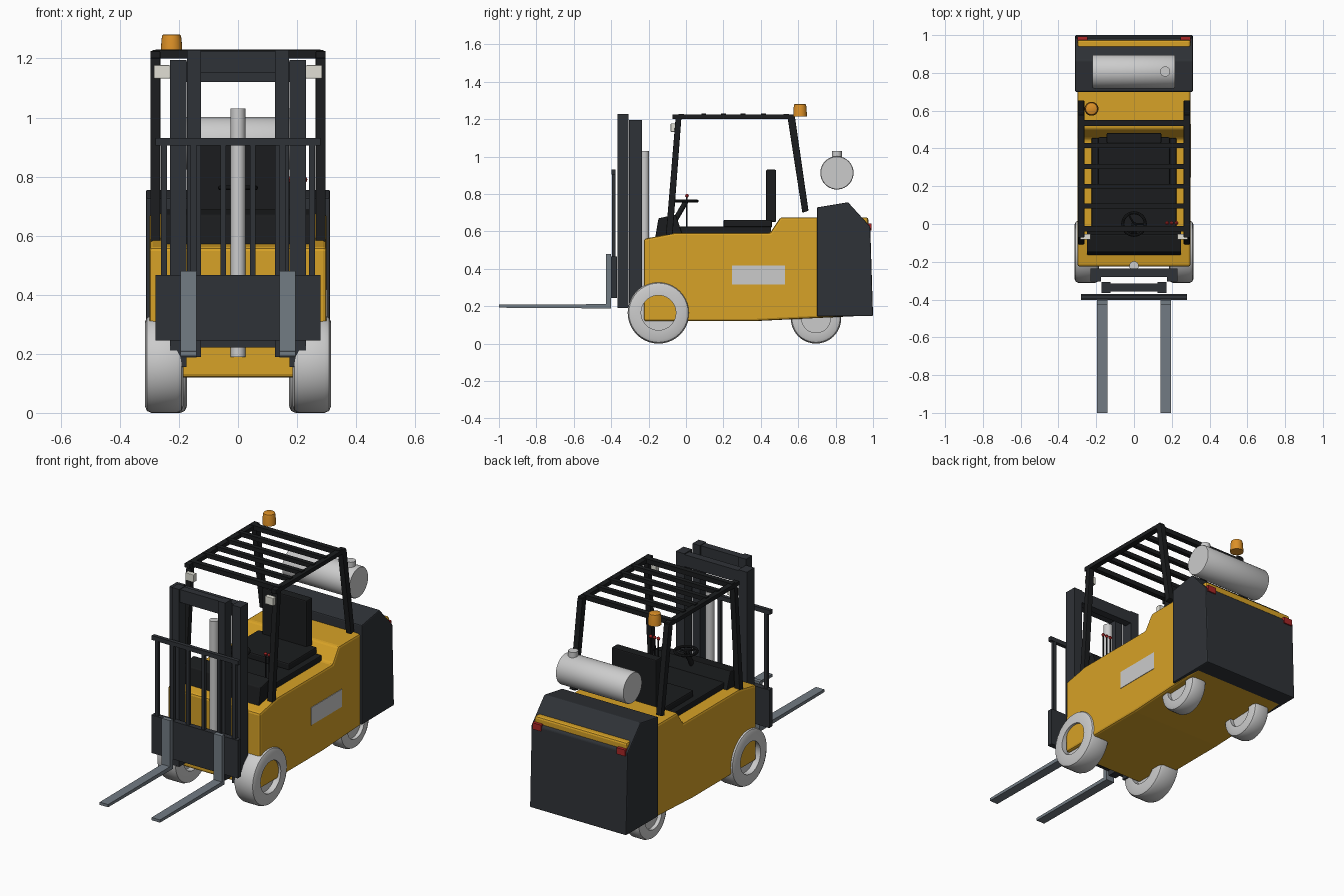
import bpy, bmesh, math
from mathutils import Vector

if "Cube" in bpy.data.objects:
    bpy.data.objects.remove(bpy.data.objects["Cube"])


def mat(name, r, g, b):
    m = bpy.data.materials.new(name)
    m.diffuse_color = (r, g, b, 1)
    m.use_nodes = True
    m.node_tree.nodes["Principled BSDF"].inputs["Base Color"].default_value = m.diffuse_color
    return m


YELLOW = mat("yellow_paint", 0.68, 0.36, 0.02)
IRON = mat("dark_iron", 0.028, 0.032, 0.038)
BLACK = mat("black_trim", 0.011, 0.012, 0.013)
STEEL = mat("fork_steel", 0.17, 0.2, 0.23)
RED = mat("red_lens", 0.4, 0.02, 0.02)
AMBER = mat("amber_lens", 0.72, 0.28, 0.02)
CREAM = mat("lamp_glass", 0.75, 0.74, 0.66)


def finish(bm, name, material=None, bevel=0, smooth=False):
    bmesh.ops.recalc_face_normals(bm, faces=bm.faces)
    me = bpy.data.meshes.new(name)
    bm.to_mesh(me)
    bm.free()
    ob = bpy.data.objects.new(name, me)
    bpy.context.collection.objects.link(ob)
    if material:
        me.materials.append(material)
    if bevel:
        b = ob.modifiers.new("bevel", 'BEVEL')
        b.width, b.segments = bevel, 2
    if smooth:
        bpy.ops.object.select_all(action='DESELECT')
        ob.select_set(True)
        bpy.context.view_layer.objects.active = ob
        bpy.ops.object.shade_smooth_by_angle(angle=math.radians(35))
    return ob


def prism(name, pts, x0, x1, material=None, bevel=0):
    """Side profile of (y, z) points extruded from x0 to x1."""
    bm = bmesh.new()
    f = bm.faces.new([bm.verts.new((x0, y, z)) for y, z in pts])
    ext = bmesh.ops.extrude_face_region(bm, geom=[f])
    bmesh.ops.translate(bm, vec=(x1 - x0, 0, 0),
                        verts=[v for v in ext["geom"] if isinstance(v, bmesh.types.BMVert)])
    return finish(bm, name, material, bevel)


def box(name, x, y, z, material=None, bevel=0):
    """Box from (min, max) ranges."""
    return prism(name, [(y[0], z[0]), (y[1], z[0]), (y[1], z[1]), (y[0], z[1])],
                 x[0], x[1], material, bevel)


def lathe(name, prof, origin, axis, material=None, n=32, closed=False):
    """Profile of (height along axis, radius), revolved about the axis."""
    bm = bmesh.new()
    q = Vector((0, 0, 1)).rotation_difference(Vector(axis))
    rings = []
    for h, r in prof:
        rings.append([bm.verts.new(q @ Vector((r * math.cos(2 * math.pi * i / n),
                      r * math.sin(2 * math.pi * i / n), h)) + Vector(origin)) for i in range(n)])
    pairs = list(zip(rings, rings[1:])) + ([(rings[-1], rings[0])] if closed else [])
    for a, b in pairs:
        for i in range(n):
            bm.faces.new((a[i], a[(i + 1) % n], b[(i + 1) % n], b[i]))
    if not closed:
        bm.faces.new(rings[0])
        bm.faces.new(rings[-1])
    return finish(bm, name, material, smooth=True)


def rod(name, p, q, r, material=None, n=12):
    d = Vector(q) - Vector(p)
    return lathe(name, [(0, r), (d.length, r)], p, d, material, n)


# Chassis and counterweight
prism("body", [(-0.225, 0.12), (0.36, 0.12), (0.97, 0.15), (0.975, 0.675), (0.505, 0.675),
               (0.45, 0.592), (-0.06, 0.592), (-0.225, 0.56)], -0.3, 0.3, YELLOW, 0.012)
prism("counterweight", [(0.70, 0.145), (1.0, 0.147), (0.985, 0.625), (0.866, 0.756),
                        (0.70, 0.728)], -0.312, 0.312, IRON, 0.006)
box("side_panel", (0.295, 0.303), (0.245, 0.53), (0.315, 0.418))

# Wheels
for s, side in ((-1, "left"), (1, "right")):
    for end, cx, y, r, hole, w in (("front", 0.25, -0.147, 0.165, 0.093, 0.065),
                                   ("rear", 0.225, 0.695, 0.135, 0.077, 0.052)):
        c = 0.022
        prof = [(-w, hole), (-w, r - c), (-w + 0.3 * c, r - 0.3 * c), (-w + c, r),
                (w - c, r), (w - 0.3 * c, r - 0.3 * c), (w, r - c), (w, hole)]
        lathe(f"{end}_{side}_tyre", prof, (s * cx, y, r), (1, 0, 0), n=40, closed=True)
        rod(f"{end}_{side}_hub", (s * cx - 0.03, y, r), (s * cx + 0.03, y, r), hole + 0.002, None, 40)

# Cab: dash, floor, seat
prism("dash", [(-0.165, 0.565), (-0.147, 0.67), (-0.055, 0.69), (-0.02, 0.585)],
      -0.25, 0.25, BLACK, 0.005)
box("floor_platform", (-0.225, 0.225), (-0.04, 0.455), (0.58, 0.625), BLACK, 0.005)
box("seat_cushion", (-0.19, 0.19), (0.2, 0.46), (0.62, 0.662), BLACK, 0.008)
box("seat_back", (-0.145, 0.145), (0.428, 0.482), (0.65, 0.93), BLACK, 0.006)

# Steering wheel and levers
rod("steering_column", (0, -0.07, 0.64), (0, 0, 0.76), 0.014, BLACK)
R, t = 0.06, 0.008
lathe("steering_rim", [(t * math.sin(a * math.pi / 4), R + t * math.cos(a * math.pi / 4))
                       for a in range(8)], (0, 0, 0.762), (0, 0, 1), BLACK, 28, True)
for i in range(3):
    a = i * 2 * math.pi / 3
    rod(f"steering_spoke_{i}", (0, 0, 0.762),
        (R * math.cos(a), R * math.sin(a), 0.762), 0.005, BLACK, 8)
for i, x in enumerate((0.175, 0.2, 0.225)):
    rod(f"lever_{i}", (x, 0.005, 0.62), (x, 0.005, 0.785), 0.004, BLACK, 8)
    lathe(f"lever_knob_{i}", [(-0.01, 0.003), (-0.006, 0.008), (0, 0.01), (0.006, 0.008),
                              (0.01, 0.003)], (x, 0.005, 0.79), (0, 0, 1), RED, 12)

# Overhead guard
for s, side in ((-1, "left"), (1, "right")):
    x0, x1 = s * 0.263, s * 0.297
    prism(f"{side}_front_post", [(-0.108, 0.575), (-0.072, 0.575), (-0.024, 1.215), (-0.055, 1.215)],
          x0, x1, BLACK, 0.004)
    prism(f"{side}_rear_post", [(0.622, 0.7), (0.655, 0.71), (0.582, 1.215), (0.542, 1.215)],
          x0, x1, BLACK, 0.004)
    box(f"{side}_roof_rail", (x0, x1), (-0.072, 0.575), (1.2, 1.225), BLACK, 0.003)
    # Lamps, tail lights
    box(f"{side}_headlamp", (s * 0.23, s * 0.285), (-0.082, -0.053), (1.132, 1.177), CREAM, 0.003)
    box(f"{side}_tail_light", (s * 0.245, s * 0.3), (0.97, 0.993), (0.605, 0.642), RED)
box("roof_front_bar", (-0.29, 0.29), (-0.04, -0.01), (1.2, 1.228), BLACK)
box("roof_rear_bar", (-0.29, 0.29), (0.52, 0.55), (1.2, 1.228), BLACK)
for i, y in enumerate((0.095, 0.2, 0.305, 0.415)):
    box(f"roof_slat_{i}", (-0.28, 0.28), (y - 0.013, y + 0.013), (1.207, 1.231), BLACK)

# Beacon on a small arm
lathe("beacon", [(0, 0.037), (0.05, 0.034), (0.064, 0.031), (0.066, 0.028)],
      (-0.225, 0.61, 1.215), (0, 0, 1), AMBER, 24)
# Gas tank
lathe("gas_tank", [(0, 0.086), (0.006, 0.089), (0.43, 0.089), (0.436, 0.086)],
      (-0.219, 0.807, 0.913), (1, 0, 0), n=40)
rod("tank_valve", (0.165, 0.807, 0.98), (0.165, 0.807, 1.03), 0.027, None, 20)

# Mast: fixed outer stage, sliding inner stage
for s, side in ((-1, "left"), (1, "right")):
    box(f"{side}_outer_channel", (s * 0.175, s * 0.23), (-0.305, -0.235), (0.155, 1.195), IRON)
    box(f"{side}_inner_channel", (s * 0.125, s * 0.173), (-0.365, -0.308), (0.19, 1.228), IRON)
box("outer_top_bar", (-0.18, 0.18), (-0.28, -0.235), (1.12, 1.19), IRON)
box("inner_top_bar", (-0.13, 0.13), (-0.357, -0.315), (1.15, 1.225), IRON)
box("inner_lower_bar", (-0.13, 0.13), (-0.357, -0.315), (0.222, 0.29), IRON)
box("outer_lower_bar", (-0.18, 0.18), (-0.28, -0.245), (0.25, 0.33), IRON)
rod("lift_cylinder", (0, -0.222, 0.19), (0, -0.222, 1.03), 0.025, None, 24)

# Carriage, load backrest and forks
box("carriage_plate", (-0.28, 0.28), (-0.402, -0.37), (0.245, 0.467), IRON)
box("backrest_top_bar", (-0.28, 0.28), (-0.398, -0.376), (0.905, 0.93), IRON)
for i, x in enumerate((-0.25, -0.15, -0.05, 0.05, 0.15, 0.25)):
    box(f"backrest_bar_{i}", (x - 0.01, x + 0.01), (-0.396, -0.378), (0.46, 0.91), IRON)
for s, side in ((-1, "left"), (1, "right")):
    prism(f"{side}_fork", [(-1.0, 0.192), (-0.402, 0.188), (-0.402, 0.48), (-0.427, 0.48),
                           (-0.427, 0.211), (-1.0, 0.208)], s * 0.141, s * 0.195, STEEL)
